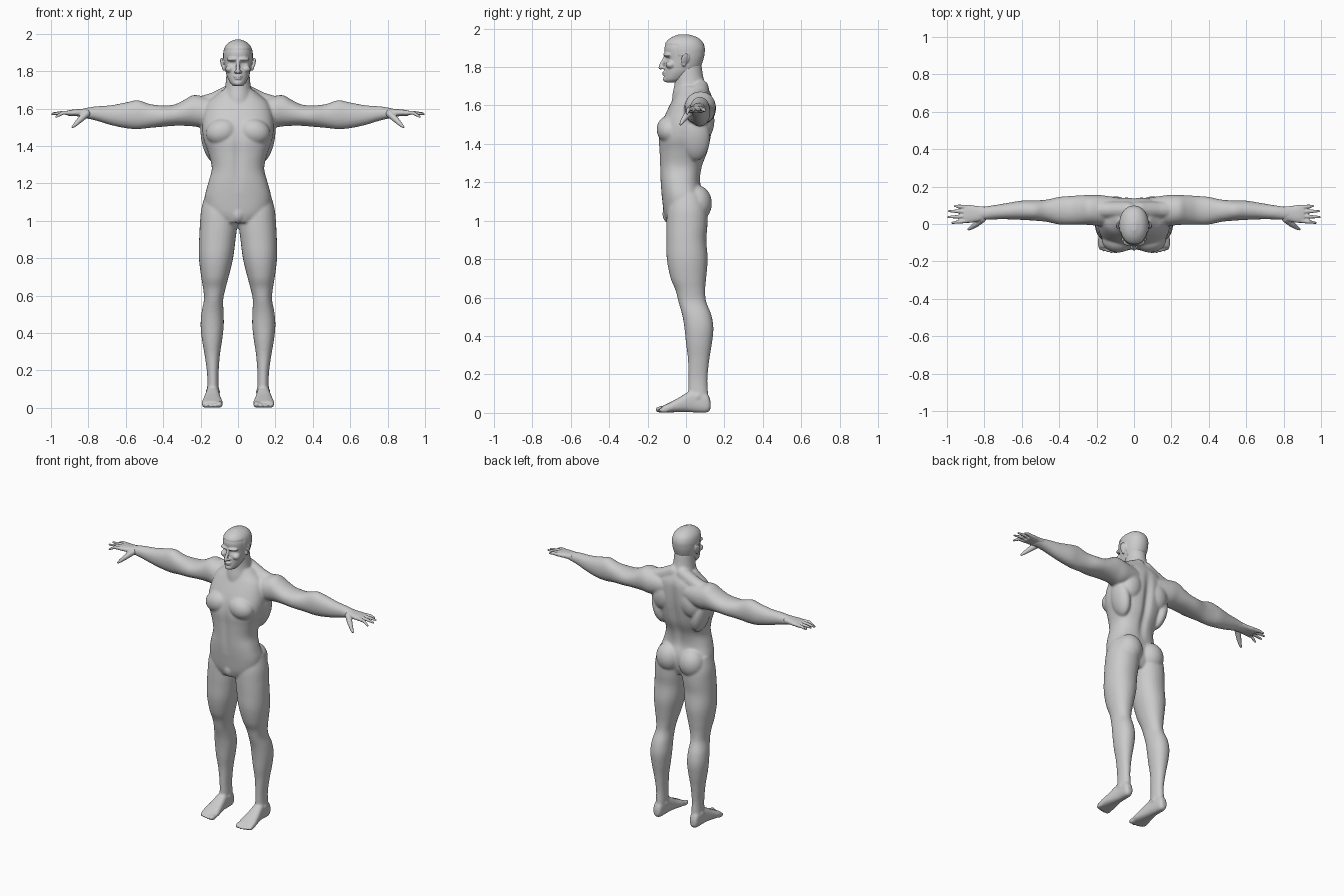
import bpy, bmesh, math
from mathutils import Vector, Matrix

skin = bpy.data.materials.new("grey_skin")
skin.diffuse_color = (0.6, 0.6, 0.6, 1)


def resample(rows, n=4):
    """Catmull-Rom interpolation of section rows."""
    out = []
    for i in range(len(rows) - 1):
        a, b, c, d = (rows[max(0, min(len(rows) - 1, i + k))] for k in (-1, 0, 1, 2))
        for j in range(n):
            t = j / n
            out.append([q + 0.5 * t * (r - p + t * (2*p - 5*q + 4*r - s + t * (3*(q - r) + s - p)))
                        for p, q, r, s in zip(a, b, c, d)])
    return out + [list(rows[-1])]


def loft(bm, rows, axis, p=2.0, sides=(1,), seg=28):
    """Closed tube. Rows are (position on axis, u min, u max, v min, v max)."""
    for s in sides:
        rings = []
        for t, u0, u1, v0, v1 in resample(rows):
            ring = []
            for k in range(seg):
                a = math.tau * k / seg
                cu, cv = math.cos(a), math.sin(a)
                u = (u0 + u1) / 2 + (u1 - u0) / 2 * math.copysign(abs(cu) ** (2 / p), cu)
                v = (v0 + v1) / 2 + (v1 - v0) / 2 * math.copysign(abs(cv) ** (2 / p), cv)
                x, y, z = {"x": (t, u, v), "y": (u, t, v), "z": (u, v, t)}[axis]
                ring.append(bm.verts.new((x * s, y, z)))
            rings.append(ring)
        faces = [bm.faces.new(rings[0]), bm.faces.new(rings[-1])]
        for r, q in zip(rings, rings[1:]):
            faces += [bm.faces.new((r[k], r[(k + 1) % seg], q[(k + 1) % seg], q[k])) for k in range(seg)]
        bmesh.ops.recalc_face_normals(bm, faces=faces)


def blob(bm, c, r, turn=(0, 0, 0), sides=(1, -1)):
    """Ellipsoid muscle or feature, turned about x, y and z."""
    for s in sides:
        m = Matrix.Translation((c[0] * s, c[1], c[2]))
        for ax, ang in zip("XYZ", turn):
            m = m @ Matrix.Rotation(math.radians(ang * (1 if ax == "X" else s)), 4, ax)
        m = m @ Matrix.Diagonal((*r, 1))
        bmesh.ops.create_uvsphere(bm, u_segments=24, v_segments=16, radius=1, matrix=m)


def limb(bm, pts, sides=(1, -1)):
    """Chain of rounded segments through (x, y, z, radius)."""
    for s in sides:
        for a, b in zip(pts, pts[1:]):
            pa, pb = Vector((a[0] * s, a[1], a[2])), Vector((b[0] * s, b[1], b[2]))
            d = pb - pa
            m = Matrix.Translation((pa + pb) / 2) @ d.to_track_quat("Z", "Y").to_matrix().to_4x4()
            bmesh.ops.create_cone(bm, cap_ends=True, segments=12, radius1=a[3], radius2=b[3], depth=d.length, matrix=m)
            for q, r in ((pa, a[3]), (pb, b[3])):
                bmesh.ops.create_uvsphere(bm, u_segments=12, v_segments=8, radius=r, matrix=Matrix.Translation(q))


def finish(name, bm, voxel, smooth, shape=None):
    """Fuse the overlapping pieces into one smooth skin."""
    me = bpy.data.meshes.new(name)
    bm.to_mesh(me)
    bm.free()
    ob = bpy.data.objects.new(name, me)
    bpy.context.collection.objects.link(ob)
    bpy.context.view_layer.objects.active = ob
    ob.select_set(True)
    m = ob.modifiers.new("fuse", "REMESH")
    m.mode, m.voxel_size = "VOXEL", voxel
    m2 = ob.modifiers.new("soften", "SMOOTH")
    m2.factor, m2.iterations = 0.5, smooth
    bpy.ops.object.modifier_apply(modifier="fuse")
    bpy.ops.object.modifier_apply(modifier="soften")
    if shape:
        for v in ob.data.vertices:
            shape(v.co)
    ob.data.materials.clear()
    ob.data.materials.append(skin)
    bpy.ops.object.shade_smooth()
    ob.select_set(False)


BOTH = (1, -1)

# Torso and neck
body = bmesh.new()
torso = [(.99, .09, -.10, .07), (1.04, .16, -.115, .09), (1.12, .178, -.125, .095), (1.20, .16, -.133, .075),
         (1.28, .14, -.137, .085), (1.36, .158, -.14, .115), (1.43, .183, -.143, .13), (1.50, .192, -.13, .14),
         (1.57, .185, -.10, .143), (1.63, .165, -.07, .14), (1.67, .12, -.05, .125), (1.70, .085, -.04, .11)]
loft(body, [(z, -w, w, f, b) for z, w, f, b in torso], "z", 2.4, seg=40)
neck = [(1.60, .085, -.075, .12), (1.66, .08, -.07, .11), (1.71, .07, -.06, .10), (1.76, .064, -.055, .088), (1.82, .06, -.05, .08)]
loft(body, [(z, -w, w, f, b) for z, w, f, b in neck], "z")
# Chest, shoulder blade, side, buttock and groin muscles
blob(body, (.085, -.085, 1.475), (.088, .068, .072), (0, 15, 0))
blob(body, (.10, .09, 1.52), (.075, .058, .10), (0, -10, 0))
blob(body, (.15, .05, 1.43), (.045, .075, .12), (0, 12, 0))
blob(body, (.085, .055, 1.09), (.085, .08, .095))
blob(body, (0, -.085, 1.035), (.035, .038, .05), sides=(1,))
# Shoulder slope
limb(body, [(.03, .075, 1.69, .045), (.12, .075, 1.645, .045), (.20, .075, 1.62, .045)])
# Arms
loft(body, [(.08, 0, .14, 1.52, 1.65), (.18, -.01, .155, 1.50, 1.665), (.24, -.005, .155, 1.505, 1.672),
            (.29, -.004, .153, 1.508, 1.645), (.34, -.004, .15, 1.508, 1.622), (.40, -.003, .145, 1.503, 1.617),
            (.47, .012, .13, 1.497, 1.624), (.535, .018, .126, 1.49, 1.645), (.60, .022, .125, 1.495, 1.633),
            (.68, .025, .112, 1.512, 1.618), (.76, .024, .099, 1.536, 1.612), (.82, .02, .092, 1.55, 1.602),
            (.85, .012, .092, 1.558, 1.594)], "x", 2.1, BOTH)
# Legs
loft(body, [(.04, .108, .168, .02, .118), (.10, .103, .165, .012, .115), (.18, .104, .165, .012, .112),
            (.28, .097, .178, .01, .122), (.36, .085, .192, 0, .135), (.44, .076, .20, -.008, .143),
            (.51, .077, .195, -.02, .132), (.58, .079, .182, -.04, .105), (.64, .066, .187, -.055, .10),
            (.70, .05, .197, -.08, .105), (.80, .026, .209, -.10, .113), (.90, .013, .208, -.102, .106),
            (.98, .003, .204, -.102, .112), (1.06, 0, .197, -.098, .11), (1.14, .02, .175, -.08, .085)],
     "z", 2.15, BOTH)
# Feet, ankles and toes
loft(body, [(.128, .122, .152, .02, .06), (.11, .108, .166, .002, .10), (.05, .102, .169, .002, .12),
            (.01, .098, .175, .004, .108), (-.04, .09, .185, .004, .078), (-.09, .081, .194, .002, .052),
            (-.125, .086, .192, .002, .035)], "y", 2.6, BOTH)
blob(body, (.135, .06, .085), (.04, .028, .026))
for x, y, r in ((.098, -.13, .018), (.122, -.13, .013), (.143, -.126, .012), (.162, -.12, .012), (.180, -.112, .012)):
    blob(body, (x, y, r), (r * .9, .03, r))


def body_lines(co):
    """Grooves along the spine and the middle of the chest."""
    g = math.exp(-(co.x / .025) ** 2)
    if co.y > .03 and 1.16 < co.z < 1.66:
        co.y -= .018 * g * math.sin(math.pi * (co.z - 1.16) / .5)
    elif co.y < -.05 and 1.15 < co.z < 1.56:
        co.y += .009 * g * math.sin(math.pi * (co.z - 1.15) / .41)


finish("body", body, .007, 6, body_lines)

# Head
head = bmesh.new()
skull = [(1.72, .022, -.105, -.05), (1.735, .04, -.114, -.01), (1.77, .058, -.112, .04), (1.80, .066, -.11, .072),
         (1.84, .073, -.106, .088), (1.87, .076, -.11, .094), (1.90, .076, -.112, .095), (1.93, .067, -.10, .083),
         (1.953, .045, -.072, .055), (1.967, .012, -.035, .012)]
loft(head, [(z, -w, w, f, b) for z, w, f, b in skull], "z", 2.15, seg=36)
# Brow, cheekbones, nose, lips and chin
blob(head, (.03, -.098, 1.864), (.032, .02, .011), (0, 0, 18))
blob(head, (.045, -.08, 1.812), (.022, .026, .02))
limb(head, [(0, -.108, 1.852, .009), (0, -.128, 1.81, .011), (0, -.132, 1.798, .012)], (1,))
blob(head, (.012, -.118, 1.796), (.009, .013, .008))
blob(head, (0, -.112, 1.772), (.024, .013, .006), sides=(1,))
blob(head, (0, -.11, 1.76), (.02, .013, .006), sides=(1,))
blob(head, (0, -.102, 1.737), (.024, .018, .016), sides=(1,))
# Ears
blob(head, (.083, -.005, 1.842), (.008, .021, .032), (-12, 12, 25))
blob(head, (.077, -.012, 1.818), (.008, .012, .016))


def face_lines(co):
    """Eye sockets and the raised edge of the hair."""
    if co.y < -.06:
        e = ((abs(co.x) - .031) / .018) ** 2 + ((co.z - 1.842) / .012) ** 2
        co.y += .009 * math.exp(-e)
    line = 1.918 if co.y < -.04 else 1.86 if co.y < .01 else 1.79
    if co.z > line and abs(co.x) < .082:
        c = Vector((0, -.005, 1.85))
        co += (co - c).normalized() * .003


finish("head", head, .0045, 3, face_lines)

# Hands: palm, thumb and four fingers
hands = bmesh.new()
loft(hands, [(.80, .022, .094, 1.555, 1.603), (.84, .012, .096, 1.558, 1.598), (.88, .006, .102, 1.56, 1.595),
             (.91, .008, .10, 1.562, 1.59)], "x", 2.3, BOTH)
limb(hands, [(.81, .028, 1.573, .02), (.845, -.002, 1.54, .016), (.87, -.02, 1.515, .011), (.884, -.028, 1.502, .007)])
for y0, y1, tip, z in ((.018, .006, .972, 1.556), (.042, .037, .994, 1.57), (.066, .069, .989, 1.575), (.09, .097, .958, 1.572)):
    limb(hands, [(.895, y0, 1.577, .0125), (.935, (y0 + y1) / 2, 1.578, .0105), (tip, y1, z, .006)])
finish("hands", hands, .004, 1)
